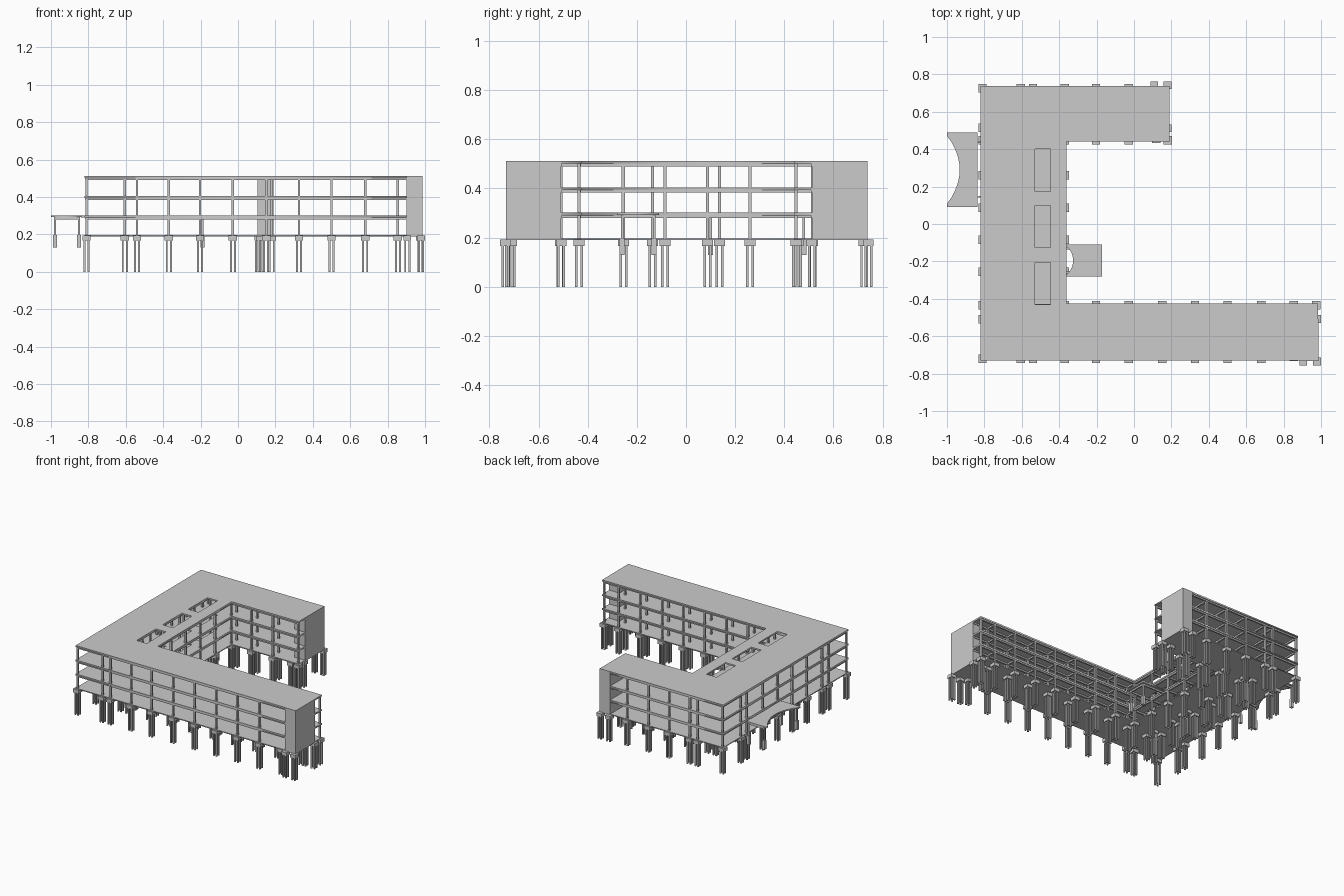
import bpy, bmesh, math
from mathutils import Vector

if "Cube" in bpy.data.objects:
    bpy.data.objects.remove(bpy.data.objects["Cube"])


def boxes(name, items):
    """One object from many boxes, each (x0, x1, y0, y1, z0, z1)."""
    bm = bmesh.new()
    for x0, x1, y0, y1, z0, z1 in items:
        vs = bmesh.ops.create_cube(bm, size=1)["verts"]
        for v in vs:
            v.co = Vector(((x0 + x1) / 2 + v.co.x * (x1 - x0),
                           (y0 + y1) / 2 + v.co.y * (y1 - y0),
                           (z0 + z1) / 2 + v.co.z * (z1 - z0)))
    me = bpy.data.meshes.new(name)
    bm.to_mesh(me)
    bm.free()
    ob = bpy.data.objects.new(name, me)
    bpy.context.collection.objects.link(ob)
    return ob


def plate(name, loops, z0, z1):
    """Flat slab from an outline plus optional hole outlines."""
    cu = bpy.data.curves.new(name, 'CURVE')
    cu.dimensions = '2D'
    cu.fill_mode = 'BOTH'
    cu.extrude = (z1 - z0) / 2
    for pts in loops:
        sp = cu.splines.new('POLY')
        sp.points.add(len(pts) - 1)
        for p, (x, y) in zip(sp.points, pts):
            p.co = (x, y, 0, 1)
        sp.use_cyclic_u = True
    ob = bpy.data.objects.new(name, cu)
    bpy.context.collection.objects.link(ob)
    ob.location.z = (z0 + z1) / 2
    bpy.ops.object.select_all(action='DESELECT')
    ob.select_set(True)
    bpy.context.view_layer.objects.active = ob
    bpy.ops.object.convert(target='MESH')


def post(x, y, w, z0, z1):
    return (x - w / 2, x + w / 2, y - w / 2, y + w / 2, z0, z1)


def rect(x0, x1, y0, y1):
    return [(x0, y0), (x1, y0), (x1, y1), (x0, y1)]


def concave(x0, x1, y0, y1, depth, n=12):
    """Rectangle whose left edge is scooped inwards."""
    inset = 0.02 * (y1 - y0) / 0.4
    arc = []
    for i in range(n + 1):
        t = i / n
        arc.append((x0 + depth * math.sin(math.pi * t) ** 0.8, y1 - inset + (y0 - y1 + 2 * inset) * t))
    return [(x0, y0), (x1, y0), (x1, y1), (x0, y1)] + arc


# Floor and roof slabs
outline = [(-.82, -.73), (.985, -.73), (.985, -.425), (-.36, -.425),
           (-.36, .44), (.19, .44), (.19, .737), (-.82, .737)]
holes = [rect(-.53, -.447, y, y + .225) for y in (-.43, -.125, .175)]
levels = {"second_floor": .302, "third_floor": .405, "roof": .512}
plate("ground_slab", [outline], .19, .197)
for name, top in levels.items():
    plate(name + "_slab", [outline] + holes, top - .011, top)

# Column grid
spine_x = [-.81, -.605, -.54, -.37]
spine_y = [-.255, -.085, .087, .26]
south_y = [-.72, -.51, -.435]
north_y = [.725, .515, .448]
south_x = [-.203, -.027, .15, .326, .5, .68, .855]
north_x = [-.203, -.027]
grid = [(x, y) for x in spine_x for y in south_y + spine_y + north_y]
grid += [(x, y) for x in south_x for y in south_y if not (x > .8 and y < -.6)]
grid += [(x, y) for x in north_x for y in north_y]
grid += [(.975, -.435), (.18, .448)]
grid += [(-.54, -.136), (-.54, .136)]
boxes("columns", [post(x, y, .013, .195, .505) for x, y in grid])

# Beams under each slab
beams = []
b = .006
for top in levels.values():
    z0, z1 = top - .022, top - .01
    for x in spine_x:
        beams.append((x - b, x + b, -.727, .733, z0, z1))
    for y in spine_y:
        beams.append((-.817, -.53, y - b, y + b, z0, z1))
        beams.append((-.447, -.362, y - b, y + b, z0, z1))
    for y in south_y:
        beams.append((-.817, .982, y - b, y + b, z0, z1))
    for y in north_y:
        beams.append((-.817, .187, y - b, y + b, z0, z1))
    for x in south_x:
        beams.append((x - b, x + b, -.727, -.428, z0, z1))
    for x in north_x:
        beams.append((x - b, x + b, .443, .733, z0, z1))
boxes("floor_beams", beams)

# Solid stair cores at the wing ends
boxes("stair_cores", [(.9, .986, -.733, -.508, .19, .512),
                      (.105, .191, .513, .738, .19, .512)])

# Pile caps, each on four piles
caps = [(x, y, .045) for x, y in grid]
caps += [(.855, -.71, .045), (.12, .455, .045)]
cores = [(.905, -.735), (.978, -.735), (.905, -.508), (.978, -.508),
         (.108, .742), (.18, .742), (.108, .512), (.18, .512)]
caps += [(x, y, .042) for x, y in cores]
boxes("pile_caps", [post(x, y, w, .167, .193) for x, y, w in caps])
boxes("piles", [post(x + i * .011, y + j * .011, .01, 0, .17)
                for x, y, w in caps for i in (-1, 1) for j in (-1, 1)])

# West entrance canopy with legs, footings and links to the building
plate("west_canopy", [concave(-1, -.838, .09, .49, .068)], .292, .302)
legs = [(x, y) for x in (-.978, -.85) for y in (.1, .48)]
legs_e = [(-.19, -.13), (-.19, -.26)]
boxes("canopy_legs", [post(x, y, .01, .19, .295) for x, y in legs + legs_e])
boxes("canopy_footings", [post(x, y, .02, .13, .197) for x, y in legs + legs_e])
boxes("canopy_beams", [(-.978, -.845, y - .005, y + .005, .28, .293) for y in (.1, .48)]
      + [(-.855, -.845, .1, .48, .28, .293)]
      + [(-.84, -.815, y - .004, y + .004, .29, .301) for y in (.147, .44)])

# East courtyard canopy
plate("east_canopy", [concave(-.36, -.172, -.28, -.11, .035)], .292, .302)
boxes("east_canopy_beams", [(-.36, -.185, y - .005, y + .005, .28, .293) for y in (-.13, -.26)]
      + [(-.195, -.185, -.26, -.13, .28, .293)])
